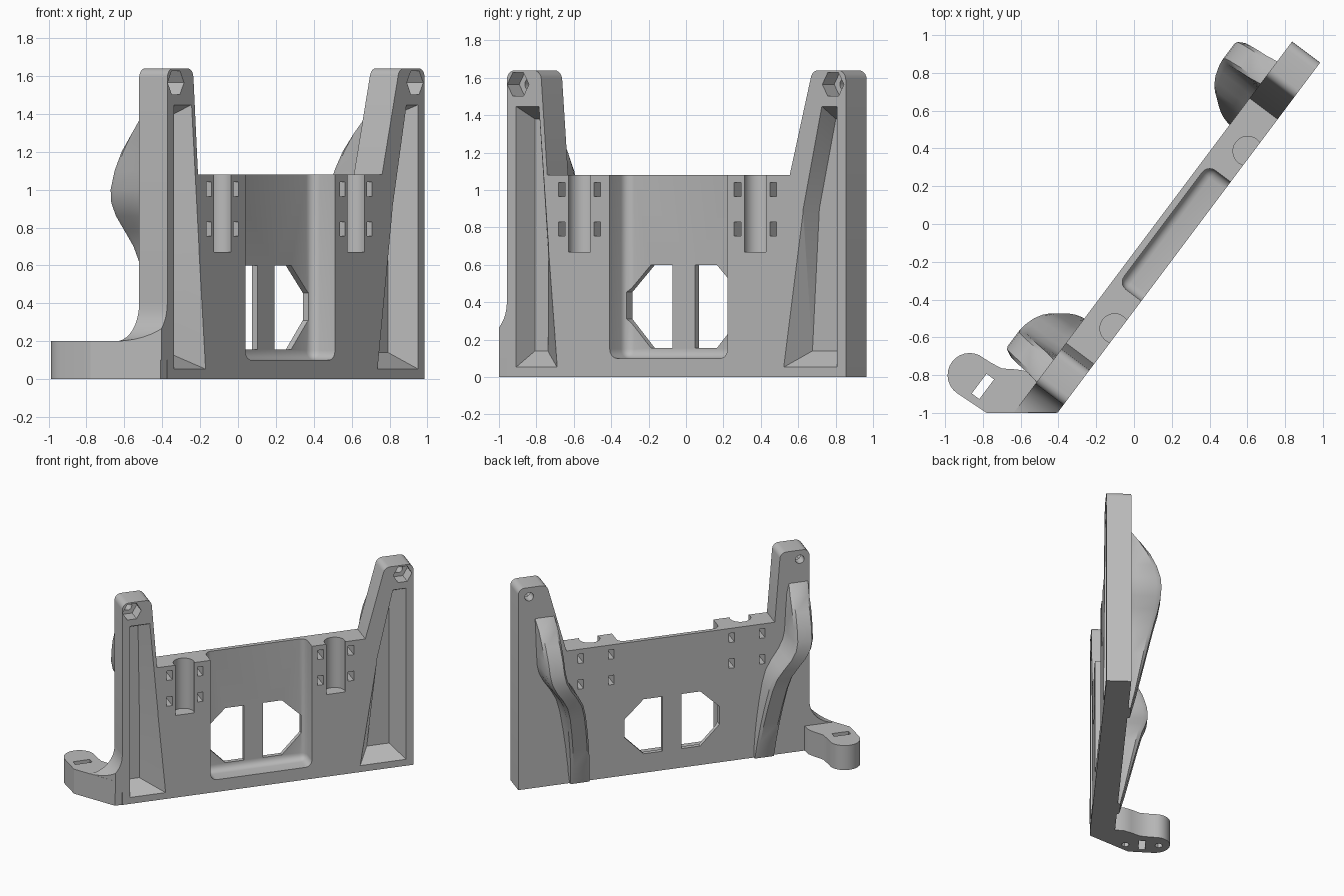
import bpy, bmesh, math
from mathutils import Matrix

if "Cube" in bpy.data.objects:
    bpy.data.objects.remove(bpy.data.objects["Cube"])

# One grey plastic for everything
grey = bpy.data.materials.new("matte_grey")
grey.use_nodes = True
colour = (0.5, 0.5, 0.5, 1)
grey.diffuse_color = colour
grey.node_tree.nodes["Principled BSDF"].inputs["Base Color"].default_value = colour

TURN = math.atan2(4, 3)      # plan angle of the plate
FRONT, BACK = 0.276, 0.09    # distances of the plate faces along its normal
MID = 0.083                  # mirror line along the plate


def loft(name, loops, turned=True, bevel=0):
    """Skin equal-length closed loops and cap both ends."""
    bm = bmesh.new()
    rings = [[bm.verts.new(p) for p in loop] for loop in loops]
    n = len(rings[0])
    for a, b in zip(rings, rings[1:]):
        for i in range(n):
            j = (i + 1) % n
            bm.faces.new((a[i], a[j], b[j], b[i]))
    bm.faces.new(rings[0])
    bm.faces.new(rings[-1])
    bmesh.ops.recalc_face_normals(bm, faces=bm.faces)
    if bevel:
        bmesh.ops.bevel(bm, geom=bm.edges[:], offset=bevel, segments=5,
                        profile=0.5, affect='EDGES')
    if turned:
        bm.transform(Matrix.Rotation(TURN, 4, 'Z'))
    mesh = bpy.data.meshes.new(name)
    bm.to_mesh(mesh)
    bm.free()
    mesh.materials.append(grey)
    ob = bpy.data.objects.new(name, mesh)
    bpy.context.collection.objects.link(ob)
    return ob


def slab(name, outline, w0, w1, bevel=0):
    """Extrude an outline (along, height) through the plate thickness."""
    return loft(name, [[(u, -w, z) for u, z in outline] for w in (w0, w1)], bevel=bevel)


def column(name, outline, z0, z1, turned=False):
    """Extrude a plan outline upward."""
    return loft(name, [[(x, y, z) for x, y in outline] for z in (z0, z1)], turned)


def box(u0, u1, z0, z1):
    return [(u0, z0), (u1, z0), (u1, z1), (u0, z1)]


def arc(cx, cy, r, a0, a1, n):
    return [(cx + r * math.cos(math.radians(a0 + (a1 - a0) * i / n)),
             cy + r * math.sin(math.radians(a0 + (a1 - a0) * i / n))) for i in range(n + 1)]


def circle(cx, cy, r, n):
    return arc(cx, cy, r, 0, 360, n)[:-1]


def cut(ob, cutters):
    bpy.context.view_layer.objects.active = ob
    for c in cutters:
        m = ob.modifiers.new("cut", 'BOOLEAN')
        m.operation = 'DIFFERENCE'
        m.solver = 'EXACT'
        m.object = c
        bpy.ops.object.modifier_apply(modifier=m.name)
        bpy.data.objects.remove(c)


# Plate with its two uprights
R = 0.05
outline = [(-0.99, 0), (1.275, 0)]
outline += arc(1.275 - R, 1.64 - R, R, 0, 90, 5) + arc(1.04 + R, 1.64 - R, R, 90, 165, 5)
outline += [(0.9, 1.08), (-0.72, 1.08)]
outline += arc(-0.76 - R, 1.64 - R, R, 5, 90, 5) + arc(-0.99 + R, 1.64 - R, R, 90, 180, 5)
plate = slab("bracket_plate", outline, BACK, FRONT)

# Central pocket, open at the top
cutters = [slab("pocket_cutter", box(-0.303, 0.485, 0.1, 1.4), 0.125, 0.6, bevel=0.05)]

# Pair of windows with clipped outer corners
for s in (-1, 1):
    window = [(0.075, 0.155), (0.22, 0.155), (0.37, 0.31), (0.37, 0.455), (0.22, 0.6), (0.075, 0.6)]
    cutters.append(slab("window_cutter", [(0.08 + s * u, z) for u, z in window], 0, 0.25))

# Round grooves with tie slots on both sides
for s in (-1, 1):
    u = MID + s * 0.587
    cutters.append(column("groove_cutter", circle(u, -0.25, 0.078, 32), 0.67, 1.3, True))
    for side in (-1, 1):
        for z in (0.755, 0.965):
            c = u + side * 0.119
            cutters.append(slab("slot_cutter", box(c - 0.022, c + 0.022, z, z + 0.075), 0, 0.4))

# Nut pockets and screw holes at the upright tops
for u in (-0.915, 1.19):
    cutters.append(slab("nut_cutter", circle(u, 1.565, 0.072, 6), 0.17, 0.4))
    cutters.append(slab("screw_cutter", circle(u, 1.565, 0.034, 20), 0, 0.3))

# Recesses with sloping walls in the fronts of the uprights
recesses = (
    ([(-0.93, 0.05), (-0.65, 0.05), (-0.71, 0.7), (-0.775, 1.45), (-0.93, 1.45)],
     [(-0.9, 0.14), (-0.815, 0.14), (-0.815, 0.7), (-0.825, 1.38), (-0.9, 1.38)]),
    ([(0.857, 0.05), (1.22, 0.05), (1.22, 1.45), (1.115, 1.45), (0.99, 0.9)],
     [(0.954, 0.14), (1.127, 0.14), (1.127, 1.38), (1.11, 1.38), (1.0, 0.9)]))
for rim, floor in recesses:
    cutters.append(loft("recess_cutter", [[(u, -0.28, z) for u, z in rim],
                                          [(u, -0.145, z) for u, z in floor]]))
cut(plate, cutters)

# Curved ribs on the back: height, position along the plate, depth
stations = [(1.38, 1.07, 0.0), (1.3, 1.06, 0.075), (1.2, 1.055, 0.15), (1.1, 1.05, 0.2),
            (1, 1.045, 0.23), (0.93, 1.03, 0.237), (0.86, 0.995, 0.232), (0.78, 0.94, 0.215),
            (0.7, 0.897, 0.19), (0.6, 0.87, 0.165), (0.45, 0.845, 0.13), (0.3, 0.825, 0.095),
            (0.15, 0.81, 0.06), (0, 0.8, 0.02)]
half = [(-0.085, 0), (-0.077, 0.25), (-0.074, 0.85), (-0.055, 1)]
section = half + [(-u, d) for u, d in reversed(half)]
ribs = []
for name, s in (("left_rib", 1), ("right_rib", -1)):
    loops = []
    for z, u, d in stations:
        c = MID + s * (u - MID)
        loops.append([(c + a, -BACK - 0.01 + k * (d + 0.01), z) for a, k in section])
    ribs.append(loft(name, loops))

# Foot with a rounded end, a strap slot and two blind holes beneath
plan = [(-0.78, -1), (-0.41, -1), (-0.36, -0.935), (-0.49, -0.82), (-0.56, -0.78),
        (-0.62, -0.77), (-0.7, -0.765), (-0.765, -0.73)]
plan += arc(-0.87, -0.8, 0.117, 50, 235, 14)
foot = column("foot", plan, 0, 0.2)
slot = [(-0.8 + 0.6 * a - 0.8 * b, -0.86 + 0.8 * a + 0.6 * b)
        for a, b in box(-0.065, 0.065, -0.025, 0.025)]
holes = [column("hole_cutter", circle(-0.8 - s * 0.1, -0.86 + s * 0.075, 0.03, 6), -0.1, 0.1)
         for s in (-1, 1)]
cut(foot, [column("strap_slot_cutter", slot, -0.1, 0.3)] + holes)

# Curved web joining the foot to the upright
web = slab("foot_web", arc(-1.19, 0.4, 0.2, 0, -90, 10)
           + [(-1.19, 0.1), (-0.95, 0.1), (-0.95, 0.4)], BACK, FRONT)
cut(web, [column("web_trimmer", box(-2, 1, -2, -0.999), -1, 1)])

# Smooth curves, keep the edges sharp
bpy.ops.object.select_all(action='DESELECT')
for ob in [plate, foot, web] + ribs:
    ob.select_set(True)
bpy.context.view_layer.objects.active = plate
bpy.ops.object.shade_smooth_by_angle(angle=math.radians(32))
